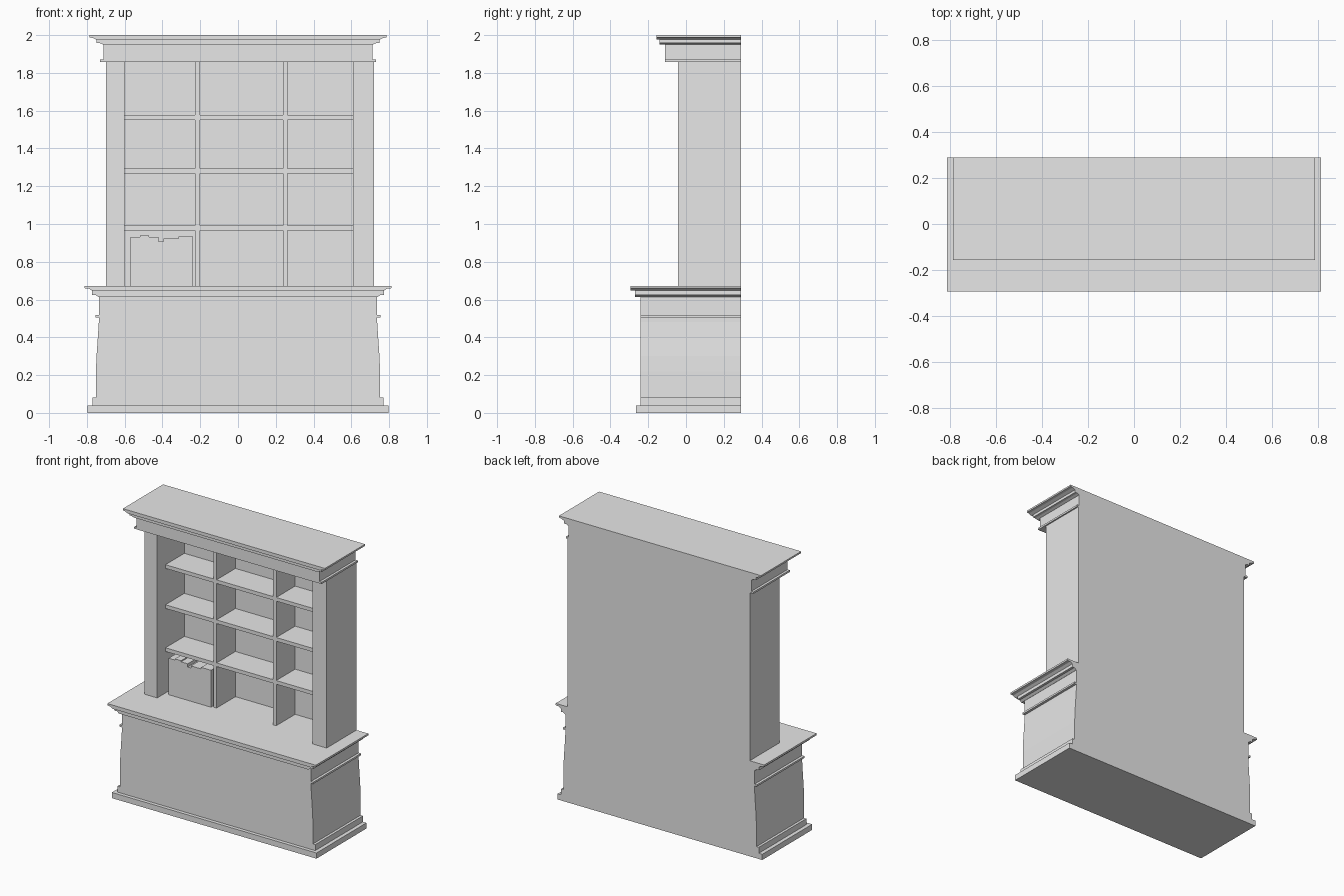
import bpy
import bmesh

old = bpy.data.objects.get("Cube")
if old:
    bpy.data.objects.remove(old, do_unlink=True)

grey = bpy.data.materials.new("light_grey")
grey.use_nodes = True
grey.diffuse_color = (0.8, 0.8, 0.8, 1)
grey.node_tree.nodes["Principled BSDF"].inputs["Base Color"].default_value = (0.8, 0.8, 0.8, 1)

BACK = 0.29


def prism(name, outline, y0, y1=BACK):
    """Extrude an (x, z) outline from y0 back to y1."""
    bm = bmesh.new()
    face = bm.faces.new([bm.verts.new((x, y0, z)) for x, z in outline])
    ext = bmesh.ops.extrude_face_region(bm, geom=[face])
    moved = [v for v in ext["geom"] if isinstance(v, bmesh.types.BMVert)]
    bmesh.ops.translate(bm, verts=moved, vec=(0, y1 - y0, 0))
    bmesh.ops.recalc_face_normals(bm, faces=bm.faces)
    mesh = bpy.data.meshes.new(name)
    bm.to_mesh(mesh)
    bm.free()
    mesh.materials.append(grey)
    obj = bpy.data.objects.new(name, mesh)
    bpy.context.collection.objects.link(obj)
    return obj


def mirrored(name, half, y0):
    """Prism whose right half outline, bottom to top, is mirrored in x."""
    return prism(name, half + [(-x, z) for x, z in reversed(half)], y0)


def box(name, x0, x1, z0, z1, y0, y1=BACK):
    return prism(name, [(x0, z0), (x1, z0), (x1, z1), (x0, z1)], y0, y1)


def slab(name, w, z0, z1, y0):
    return box(name, -w, w, z0, z1, y0)


# Lower cabinet with gently flared ends
BODY_Y = -0.24
slab("plinth", 0.797, 0, 0.04, -0.265)
slab("plinth_moulding", 0.77, 0.04, 0.082, BODY_Y)
mirrored("cabinet_body", [(0.752, 0.08), (0.752, 0.22), (0.749, 0.3), (0.742, 0.4),
                          (0.737, 0.48), (0.737, 0.62)], BODY_Y)
slab("cabinet_bead", 0.755, 0.505, 0.518, BODY_Y)

# Counter mouldings, undercut at the ends
mirrored("counter_moulding", [(0.738, 0.613), (0.755, 0.625), (0.772, 0.625),
                              (0.772, 0.648)], -0.27)
mirrored("counter_top", [(0.772, 0.647), (0.79, 0.658), (0.812, 0.66),
                         (0.812, 0.673)], -0.294)

# Upper case
SHELF_Z0, HEADER_Z = 0.67, 1.86
box("right_upright", -0.70, -0.60, SHELF_Z0, HEADER_Z, -0.042)
box("left_upright", 0.61, 0.72, SHELF_Z0, HEADER_Z, -0.042)
box("back_panel", -0.60, 0.61, SHELF_Z0, HEADER_Z, 0.26)

# Dividers, then the shelves of each bay
FRONT, INNER = 0.05, 0.26
dividers = [(-0.227, -0.202), (0.238, 0.263)]
for i, (a, b) in enumerate(dividers):
    box(f"divider_{i + 1}", a, b, SHELF_Z0, HEADER_Z, FRONT, INNER)
bays = [(-0.60, dividers[0][0]), (dividers[0][1], dividers[1][0]), (dividers[1][1], 0.61)]
for row, z in enumerate((0.965, 1.268, 1.55)):
    for col, (a, b) in enumerate(bays):
        box(f"shelf_{row + 1}_{col + 1}", a, b, z, z + 0.026, FRONT, INNER)

# Header and crown
slab("header", 0.713, HEADER_Z, 1.955, -0.112)
slab("header_bead", 0.73, 1.857, 1.87, -0.112)
mirrored("crown_moulding", [(0.714, 1.95), (0.73, 1.957), (0.748, 1.957),
                            (0.748, 1.977)], -0.14)
mirrored("crown_top", [(0.748, 1.976), (0.77, 1.985), (0.787, 1.988),
                       (0.787, 2.0)], -0.157)

# Row of books as one stepped skyline
skyline = [(-0.568, -0.52, 0.93), (-0.52, -0.472, 0.938), (-0.472, -0.42, 0.93),
           (-0.42, -0.395, 0.907), (-0.395, -0.315, 0.922), (-0.315, -0.238, 0.933)]
tops = [p for a, b, z in skyline for p in ((a, z), (b, z))]
prism("row_of_books", [(-0.568, 0.672)] + tops + [(-0.238, 0.672)], 0.04, 0.24)
